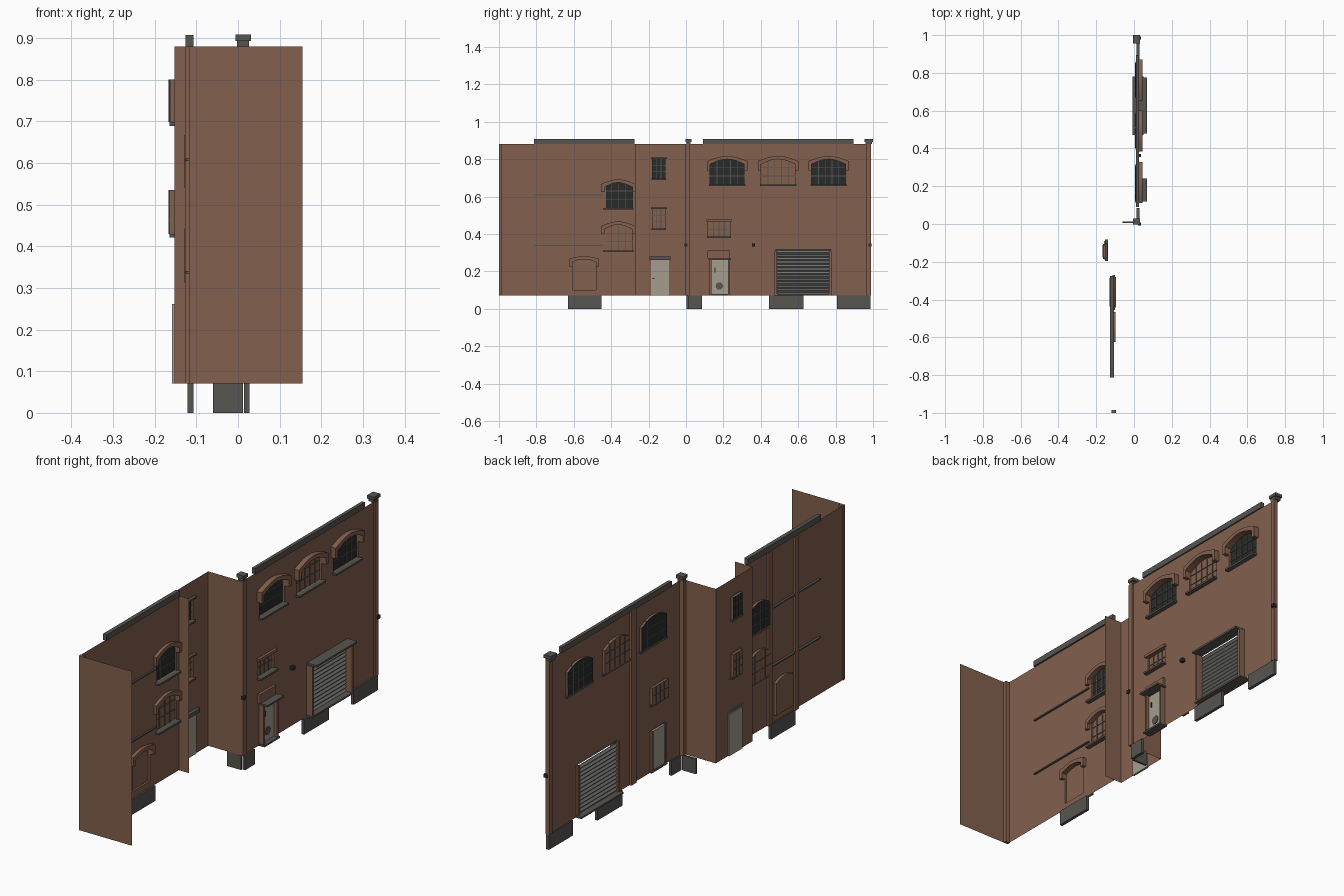
import bpy, bmesh, math

old = bpy.data.objects.get("Cube")
if old:
    bpy.data.objects.remove(old, do_unlink=True)


def material(name, r, g, b):
    m = bpy.data.materials.new(name)
    m.use_nodes = True
    m.diffuse_color = (r, g, b, 1)
    m.node_tree.nodes["Principled BSDF"].inputs["Base Color"].default_value = (r, g, b, 1)
    return m


BRICK = material("brick brown", .225, .115, .075)
TRIM = material("stone grey", .095, .09, .08)
DARK = material("dark glass", .022, .024, .024)
DOOR = material("door beige", .37, .34, .27)
STEEL = material("shutter grey", .17, .17, .165)
LOW, TOP = .07, .88
AX, BX, CX = -.115, -.153, .02  # planes of the three facade sections


def finish(name, bm, mat):
    bmesh.ops.recalc_face_normals(bm, faces=bm.faces)
    me = bpy.data.meshes.new(name)
    bm.to_mesh(me)
    bm.free()
    me.materials.append(mat)
    ob = bpy.data.objects.new(name, me)
    bpy.context.collection.objects.link(ob)
    return ob


def box(name, mat, x0, x1, y0, y1, z0, z1):
    bm = bmesh.new()
    bmesh.ops.create_cube(bm, size=1)
    for v in bm.verts:
        v.co = ((x0 + x1) / 2 + v.co.x * (x1 - x0),
                (y0 + y1) / 2 + v.co.y * (y1 - y0),
                (z0 + z1) / 2 + v.co.z * (z1 - z0))
    return finish(name, bm, mat)


def outline(y0, y1, z0, z1, rise=0):
    """Opening outline with an optional shallow arched head."""
    if not rise:
        return [(y0, z0), (y1, z0), (y1, z1), (y0, z1)]
    n = 10
    arc = [(y1 + (y0 - y1) * i / n, z1 - rise + rise * math.sin(math.pi * i / n))
           for i in range(n + 1)]
    return [(y0, z0), (y1, z0)] + arc


def prism(name, mat, pts, x0, x1):
    bm = bmesh.new()
    f = bm.faces.new([bm.verts.new((x0, y, z)) for y, z in pts])
    ext = bmesh.ops.extrude_face_region(bm, geom=[f])["geom"]
    for v in ext:
        if isinstance(v, bmesh.types.BMVert):
            v.co.x = x1
    if f.is_valid and len(bm.faces) == len(pts) + 1:
        bm.faces.new([v for v in f.verts])
    return finish(name, bm, mat)


def wall(name, x, y0, y1, holes):
    """Sheet wall pierced by its openings."""
    bm = bmesh.new()
    for loop in [outline(y0, y1, LOW, TOP)] + holes:
        vs = [bm.verts.new((x, y, z)) for y, z in loop]
        for i, v in enumerate(vs):
            bm.edges.new((v, vs[i - 1]))
    bmesh.ops.triangle_fill(bm, edges=bm.edges[:], use_beauty=True, use_dissolve=False)
    return finish(name, bm, BRICK)


def cross_sheet(name, y, x0, x1):
    bm = bmesh.new()
    bm.faces.new([bm.verts.new((x, y, z)) for x, z in
                  ((x0, LOW), (x1, LOW), (x1, TOP), (x0, TOP))])
    return finish(name, bm, BRICK)


def reveal(name, x0, x1, pts):
    """Sides of an opening, running through the wall."""
    bm = bmesh.new()
    a, b = ([bm.verts.new((x, y, z)) for y, z in pts] for x in (x0, x1))
    for i in range(len(pts)):
        bm.faces.new((a[i - 1], a[i], b[i], b[i - 1]))
    return finish(name, bm, BRICK)


def hood(name, x, y0, y1, z1, rise, drop, out=.024):
    """Raised brick band over an arched head, with short jambs."""
    t = .017
    inner = outline(y0, y1, z1 - drop, z1, rise)
    outer = outline(y0 - t, y1 + t, z1 - drop, z1 + t, rise)
    prism(name, BRICK, outer[1:] + [outer[0], inner[0]] + inner[:1:-1] + [inner[1]], x, x + out)


def window(name, x, y0, y1, z0, z1, rise, glass, cols, rows, sill=.02):
    pts = outline(y0, y1, z0, z1, rise)
    prism(name + "_pane", glass, pts, x - .012, x - .009)
    reveal(name + "_reveal", x - .012, x, pts)
    bar = TRIM
    for i in range(1, cols):
        y = y0 + (y1 - y0) * i / cols
        box(name + "_mullion", bar, x - .014, x - .006, y - .002, y + .002, z0, z1 - rise * .3)
    for i in range(1, rows):
        z = z0 + (z1 - z0) * i / rows
        box(name + "_glazing_bar", bar, x - .014, x - .006, y0, y1, z - .0015, z + .0015)
    box(name + "_sill", TRIM, x - .012, x + sill, y0 - .006, y1 + .006, z0 - .009, z0)
    return pts


# Right-hand long section: three arched windows, small window, door, shutter
holes = []
for i, (yc, glass) in enumerate(((.22, DARK), (.4925, BRICK), (.7625, DARK))):
    y0, y1 = yc - .091, yc + .091
    holes.append(window("arched_window", CX, y0, y1, .665, .8, .027, glass, 5, 3))
    hood("arched_window_hood", CX, y0, y1, .8, .027, .06)
holes.append(window("small_window", CX, .118, .235, .388, .465, 0, BRICK, 4, 2))
box("small_window_lintel", BRICK, CX, CX + .012, .11, .243, .465, .478)
holes += [outline(.13, .23, LOW + .001, .262), outline(.485, .765, LOW + .001, .31)]
wall("long_wall", CX, 0, .985, holes)

# Low relief door with hood, grille and handle
box("side_door", DOOR, CX - .005, CX + .008, .135, .225, LOW, .258)
for y in (.126, .225):
    box("side_door_jamb", BRICK, CX - .01, CX + .024, y, y + .009, LOW, .262)
box("side_door_hood", TRIM, CX, .068, .12, .24, .262, .27)
box("side_door_lintel", BRICK, CX, CX + .012, .115, .235, .27, .312)
box("side_door_step", TRIM, CX - .01, .05, .122, .238, LOW, LOW + .008)
box("side_door_handle", DARK, CX + .008, CX + .013, .152, .157, .195, .22)
prism("side_door_vent", TRIM, [(.178 + .02 * math.cos(a * math.pi / 6),
      .122 + .02 * math.sin(a * math.pi / 6)) for a in range(12)], CX + .008, CX + .011)

# Roller shutter built as a zigzag sheet
bm = bmesh.new()
n = 26
rows = []
for i in range(n + 1):
    z = LOW + (.31 - LOW) * i / n
    x = CX - .006 + (.008 if i % 2 else 0)
    rows.append([bm.verts.new((x, y, z)) for y in (.485, .765)])
for a, b in zip(rows, rows[1:]):
    bm.faces.new((a[0], a[1], b[1], b[0]))
finish("roller_shutter", bm, STEEL)
box("shutter_hood", TRIM, CX, .07, .478, .775, .31, .319)
for y in (.474, .765):
    box("shutter_jamb", BRICK, CX - .01, .05, y, y + .012, LOW, .31)
box("shutter_threshold", TRIM, -.008, .05, .47, .78, LOW, LOW + .008)

# Corner piers, caps, coping and wall brackets
box("corner_pier", BRICK, 0, .029, -.003, .02, LOW, TOP)
box("end_pier", BRICK, .01, .029, .965, .988, LOW, TOP)
for y0, y1 in ((-.003, .03), (.955, 1)):
    box("pier_cap", TRIM, -.003, .027, y0 + .006, y1 - .006, TOP, .893)
    box("pier_cap_top", TRIM, -.006, .031, y0, y1, .893, .908)
box("long_coping", TRIM, .01, .026, .09, .895, TOP, .907)
box("rear_pilaster", BRICK, .01, CX, .35, .385, LOW, TOP)
for y in (0, .362, .985):
    box("wall_bracket", DARK, .02, .036, y - .008, y + .008, .334, .35)

# Recessed middle section
holes = [window("upper_recess_window", BX, -.178, -.112, .698, .8, 0, DARK, 3, 3, .012),
         window("lower_recess_window", BX, -.178, -.112, .43, .535, 0, BRICK, 3, 3, .012),
         outline(-.188, -.09, LOW + .001, .262)]
wall("recess_wall", BX, -.27, 0, holes)
for z in (.8, .535):
    box("recess_lintel", TRIM, BX, BX + .014, -.188, -.102, z, z + .008)
box("recess_door", DOOR, BX - .006, BX + .004, -.188, -.09, LOW, .262)
box("recess_door_lintel", TRIM, BX, BX + .016, -.195, -.083, .262, .28)
box("recess_door_handle", DARK, BX + .004, BX + .009, -.178, -.168, .16, .165)
cross_sheet("recess_side_right", 0, BX, CX)
cross_sheet("recess_side_left", -.27, BX, -.062)

# Left section: two arched windows and a blocked doorway
holes = [window("upper_arched_window", AX, -.437, -.287, .54, .675, .025, DARK, 4, 3),
         window("lower_arched_window", AX, -.437, -.287, .312, .45, .025, BRICK, 4, 3)]
for z in (.675, .45):
    hood("left_window_hood", AX, -.437, -.287, z, .025, .05, .015)
door = outline(-.608, -.482, .1, .265, .015)
prism("blocked_doorway", BRICK, door, AX - .012, AX - .009)
reveal("blocked_doorway_reveal", AX - .012, AX, door)
hood("blocked_doorway_hood", AX, -.608, -.482, .265, .015, .04, .016)
wall("left_wall", AX, -1, -.27, holes + [door])
box("left_pier", BRICK, -.118, -.095, -1, -.985, LOW, TOP)
cross_sheet("end_return_wall", -1, -.095, .155)
box("left_coping", TRIM, -.126, -.107, -.812, -.275, TOP, .907)
for z in (.605, .335):
    box("string_course", TRIM, -.126, -.107, -.81, -.44, z, z + .006)
for y in (-.33, -.44, -.635):
    box("left_rear_pilaster", BRICK, AX - .012, AX - .001, y - .012, y + .012, LOW, TOP) \
        if y < -.4 else None

# Plinth plates reaching down to the ground
for x, y0, y1 in ((AX, -.632, -.452), (CX, .012, .085), (CX, .445, .628), (CX, .808, .986)):
    box("plinth", TRIM, x - .006, x + .008, y0, y1, 0, LOW)
box("corner_plinth", TRIM, -.06, .012, .004, .014, 0, LOW)
